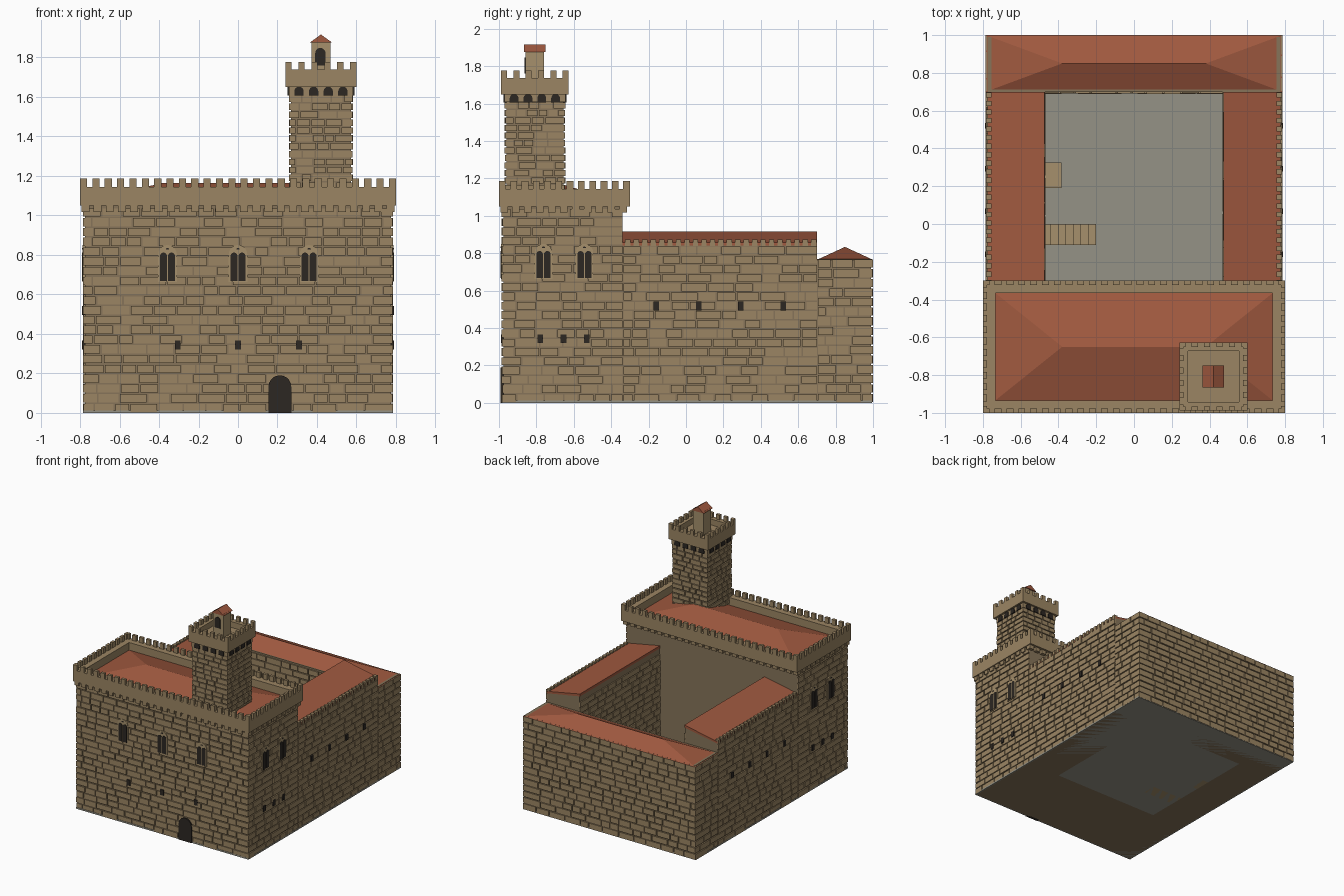
import bpy, bmesh, math, random
from mathutils import Vector

if "Cube" in bpy.data.objects:
    bpy.data.objects.remove(bpy.data.objects["Cube"])
random.seed(4)


def material(name, rgb):
    m = bpy.data.materials.new(name)
    m.diffuse_color = (*rgb, 1)
    m.use_nodes = True
    m.node_tree.nodes["Principled BSDF"].inputs["Base Color"].default_value = m.diffuse_color
    return m


STONE = material("stone", (0.33, 0.235, 0.125))
CORE = material("mortar", (0.24, 0.175, 0.10))
SAND = material("sandstone", (0.38, 0.28, 0.15))
TILE = material("roof_tile", (0.35, 0.10, 0.05))
DARK = material("dark_opening", (0.025, 0.02, 0.016))
PAVING = material("paving", (0.30, 0.29, 0.24))


def finish(name, bm, mat):
    bmesh.ops.recalc_face_normals(bm, faces=bm.faces)
    me = bpy.data.meshes.new(name)
    bm.to_mesh(me)
    bm.free()
    me.materials.append(mat)
    ob = bpy.data.objects.new(name, me)
    bpy.context.collection.objects.link(ob)


def prism(bm, pts, vec):
    """Extrude a closed 3D polygon along a vector."""
    a = [bm.verts.new(p) for p in pts]
    b = [bm.verts.new(Vector(p) + Vector(vec)) for p in pts]
    bm.faces.new(a)
    bm.faces.new(b[::-1])
    for i in range(len(a)):
        j = (i + 1) % len(a)
        bm.faces.new((a[i], b[i], b[j], a[j]))


def box(bm, x0, x1, y0, y1, z0, z1):
    prism(bm, [(x0, y0, z0), (x1, y0, z0), (x1, y1, z0), (x0, y1, z0)], (0, 0, z1 - z0))


class Wall:
    """A vertical wall plane: u runs along it, d points outwards."""
    def __init__(self, o, u, n):
        self.o, self.u, self.n = Vector((*o, 0)), Vector((*u, 0)), Vector((*n, 0))

    def at(self, u, z, d):
        return self.o + self.u * u + self.n * d + Vector((0, 0, z))

    def poly(self, bm, pts, d0, d1):
        prism(bm, [self.at(u, z, d0) for u, z in pts], self.n * (d1 - d0))

    def block(self, bm, u0, u1, z0, z1, d0, d1):
        self.poly(bm, [(u0, z0), (u1, z0), (u1, z1), (u0, z1)], d0, d1)

    def arch(self, bm, c, w, z0, z1, d1, d0=-0.01):
        r = w / 2
        arc = [(c + r * math.cos(t * math.pi / 10), z1 - r + r * math.sin(t * math.pi / 10)) for t in range(11)]
        self.poly(bm, [(c - r, z0), (c + r, z0)] + arc, d0, d1)

    def bricks(self, bm, u0, u1, z0, z1, row=0.05, size=0.11, gap=0.008):
        n = round((z1 - z0) / row)
        h = (z1 - z0) / n
        for i in range(n):
            u = u0
            first = random.uniform(0.4, 1.0) * size
            while u < u1 - 0.001:
                w = first if u == u0 else size * random.uniform(0.65, 1.35)
                e = u + w
                if u1 - e < size * 0.4:
                    e = u1
                self.block(bm, u, e - (gap if e < u1 else 0), z0 + i * h + gap / 2,
                           z0 + (i + 1) * h - gap / 2, -0.005, random.uniform(0.006, 0.011))
                u = e


def sides(x0, x1, y0, y1):
    """The four outward walls of a rectangle, with their u range."""
    return [(Wall((0, y0), (1, 0), (0, -1)), x0, x1), (Wall((0, y1), (1, 0), (0, 1)), x0, x1),
            (Wall((x0, 0), (0, 1), (-1, 0)), y0, y1), (Wall((x1, 0), (0, 1), (1, 0)), y0, y1)]


def teeth(bm, rect, z0, z1, pitch, w, depth):
    for wall, a, b in sides(*rect):
        n = round((b - a - w) / pitch)
        for i in range(n + 1):
            u = a + (b - a - w) * i / n
            wall.block(bm, u, u + w, z0, z1, -depth, 0)


def ring(bm, rect, z0, z1, t):
    x0, x1, y0, y1 = rect
    box(bm, x0, x1, y0, y0 + t, z0, z1)
    box(bm, x0, x1, y1 - t, y1, z0, z1)
    box(bm, x0, x0 + t, y0 + t, y1 - t, z0, z1)
    box(bm, x1 - t, x1, y0 + t, y1 - t, z0, z1)


def hip(name, x0, x1, y0, y1, z0, z1, ridge):
    bm = bmesh.new()
    ym = (y0 + y1) / 2
    v = [bm.verts.new(p) for p in [(x0, y0, z0), (x1, y0, z0), (x1, y1, z0), (x0, y1, z0),
                                   (-ridge, ym, z1), (ridge, ym, z1)]]
    for f in [(0, 1, 5, 4), (1, 2, 5), (2, 3, 4, 5), (3, 0, 4), (3, 2, 1, 0)]:
        bm.faces.new([v[i] for i in f])
    finish(name, bm, TILE)


# Ground slab and courtyard paving
bm = bmesh.new()
box(bm, -0.785, 0.785, -0.985, 0.995, 0, 0.012)
finish("courtyard_paving", bm, PAVING)

# Wall cores: keep, two side wings, back wing, tower
TX, TY = 0.42, -0.808
bm = bmesh.new()
box(bm, -0.775, 0.775, -0.975, -0.34, 0, 1.07)
box(bm, -0.775, 0.775, 0.70, 0.99, 0, 0.77)
for s in (-1, 1):
    prism(bm, [(s * 0.775, -0.34, 0), (s * 0.48, -0.34, 0), (s * 0.48, -0.34, 0.895), (s * 0.775, -0.34, 0.842)],
          (0, 1.04, 0))
box(bm, TX - 0.152, TX + 0.152, TY - 0.152, TY + 0.152, 0, 1.66)
finish("wall_cores", bm, CORE)

# Stone courses on the visible walls
front = Wall((0, -0.975), (1, 0), (0, -1))
back = Wall((0, 0.99), (1, 0), (0, 1))
flanks = [Wall((s * 0.775, 0), (0, 1), (s, 0)) for s in (-1, 1)]
bm = bmesh.new()
front.bricks(bm, -0.783, 0.783, 0, 1.04)
back.bricks(bm, -0.783, 0.783, 0, 0.77)
for f in flanks:
    f.bricks(bm, -0.98, -0.34, 0, 1.04)
    f.bricks(bm, -0.335, 0.70, 0, 0.84)
    f.bricks(bm, 0.705, 0.995, 0, 0.77)
for s in (-1, 1):
    Wall((s * 0.48, 0), (0, 1), (-s, 0)).bricks(bm, -0.34, 0.70, 0.012, 0.85)
Wall((0, 0.70), (1, 0), (0, -1)).bricks(bm, -0.475, 0.475, 0.012, 0.76)
finish("wall_stones", bm, STONE)

bm = bmesh.new()
for wall, a, b in sides(TX - 0.152, TX + 0.152, TY - 0.152, TY + 0.152):
    wall.bricks(bm, a - 0.006, b + 0.006, 1.05, 1.61, row=0.04, size=0.075)
finish("tower_stones", bm, STONE)

# Keep parapet with corbels and merlons
bm = bmesh.new()
rect = (-0.80, 0.80, -1.0, -0.30)
ring(bm, rect, 1.05, 1.143, 0.066)
teeth(bm, rect, 1.143, 1.187, 0.0625, 0.036, 0.022)
teeth(bm, (-0.793, 0.793, -0.993, -0.315), 1.018, 1.05, 0.0625, 0.04, 0.03)
finish("keep_parapet", bm, STONE)

# Tower head: corbel band, parapet, merlons, floor
bm = bmesh.new()
box(bm, TX - 0.163, TX + 0.163, TY - 0.163, TY + 0.163, 1.608, 1.69)
rect = (TX - 0.18, TX + 0.18, TY - 0.18, TY + 0.18)
ring(bm, rect, 1.65, 1.738, 0.045)
teeth(bm, rect, 1.738, 1.777, 0.066, 0.032, 0.022)
finish("tower_parapet", bm, STONE)

# Bell turret and its gable roof
bm = bmesh.new()
box(bm, TX - 0.048, TX + 0.048, TY - 0.05, TY + 0.05, 1.68, 1.882)
finish("bell_turret", bm, SAND)
bm = bmesh.new()
prism(bm, [(TX - 0.057, TY - 0.058, 1.875), (TX + 0.057, TY - 0.058, 1.875), (TX, TY - 0.058, 1.916)], (0, 0.116, 0))
finish("turret_roof", bm, TILE)

# Tiled roofs
hip("keep_roof", -0.735, 0.735, -0.935, -0.365, 1.08, 1.165, 0.38)
hip("back_wing_roof", -0.785, 0.785, 0.70, 1.0, 0.765, 0.834, 0.38)
bm = bmesh.new()
for s in (-1, 1):
    prism(bm, [(s * 0.775, -0.34, 0.842), (s * 0.475, -0.34, 0.895), (s * 0.475, -0.34, 0.916),
               (s * 0.775, -0.34, 0.858)], (0, 1.04, 0))
finish("side_wing_roofs", bm, TILE)

# Little teeth along the outer eaves of the side wings
bm = bmesh.new()
for f in flanks:
    for i in range(23):
        u = -0.325 + i * 0.0452
        f.block(bm, u, u + 0.028, 0.838, 0.873, -0.02, 0.008)
finish("eave_teeth", bm, STONE)

# Windows: stone surround, paired lancets, small round light
frames, holes = bmesh.new(), bmesh.new()
for wall, centres in [(front, (-0.357, 0, 0.36))] + [(f, (-0.762, -0.543)) for f in flanks]:
    for c in centres:
        wall.arch(frames, c, 0.094, 0.662, 0.85, 0.013)
        for k in (-1, 1):
            wall.arch(holes, c + k * 0.0205, 0.035, 0.667, 0.812, 0.016)
        wall.arch(holes, c, 0.018, 0.8269, 0.836, 0.016)
finish("window_surrounds", frames, SAND)

# Arrow slits, gate, turret opening and tower machicolation arches
for wall, cs, z in [(front, (-0.305, 0, 0.308), 0.32)] + [(f, (-0.78, -0.655, -0.53), 0.32) for f in flanks] \
        + [(f, (-0.16, 0.068, 0.293, 0.52), 0.495) for f in flanks]:
    for c in cs:
        wall.block(holes, c - 0.015, c + 0.015, z, z + 0.046, -0.01, 0.014)
front.arch(holes, 0.212, 0.116, 0, 0.19, 0.016)
Wall((0, TY - 0.05), (1, 0), (0, -1)).arch(holes, TX - 0.003, 0.052, 1.76, 1.848, 0.006)
for wall, a, b in sides(TX - 0.163, TX + 0.163, TY - 0.163, TY + 0.163):
    for i in range(4):
        wall.arch(holes, (a + b) / 2 + (i - 1.5) * 0.074, 0.047, 1.606, 1.652, 0.006)
finish("openings", holes, DARK)

# Courtyard stair and stone block beside the left wing
bm = bmesh.new()
for i in range(7):
    box(bm, -0.48 + 0.04 * (6 - i), -0.48 + 0.04 * (7 - i), -0.11, 0.0, 0, 0.04 * (i + 1))
finish("courtyard_stair", bm, SAND)
bm = bmesh.new()
box(bm, -0.48, -0.385, 0.19, 0.325, 0, 0.13)
finish("courtyard_block", bm, SAND)
